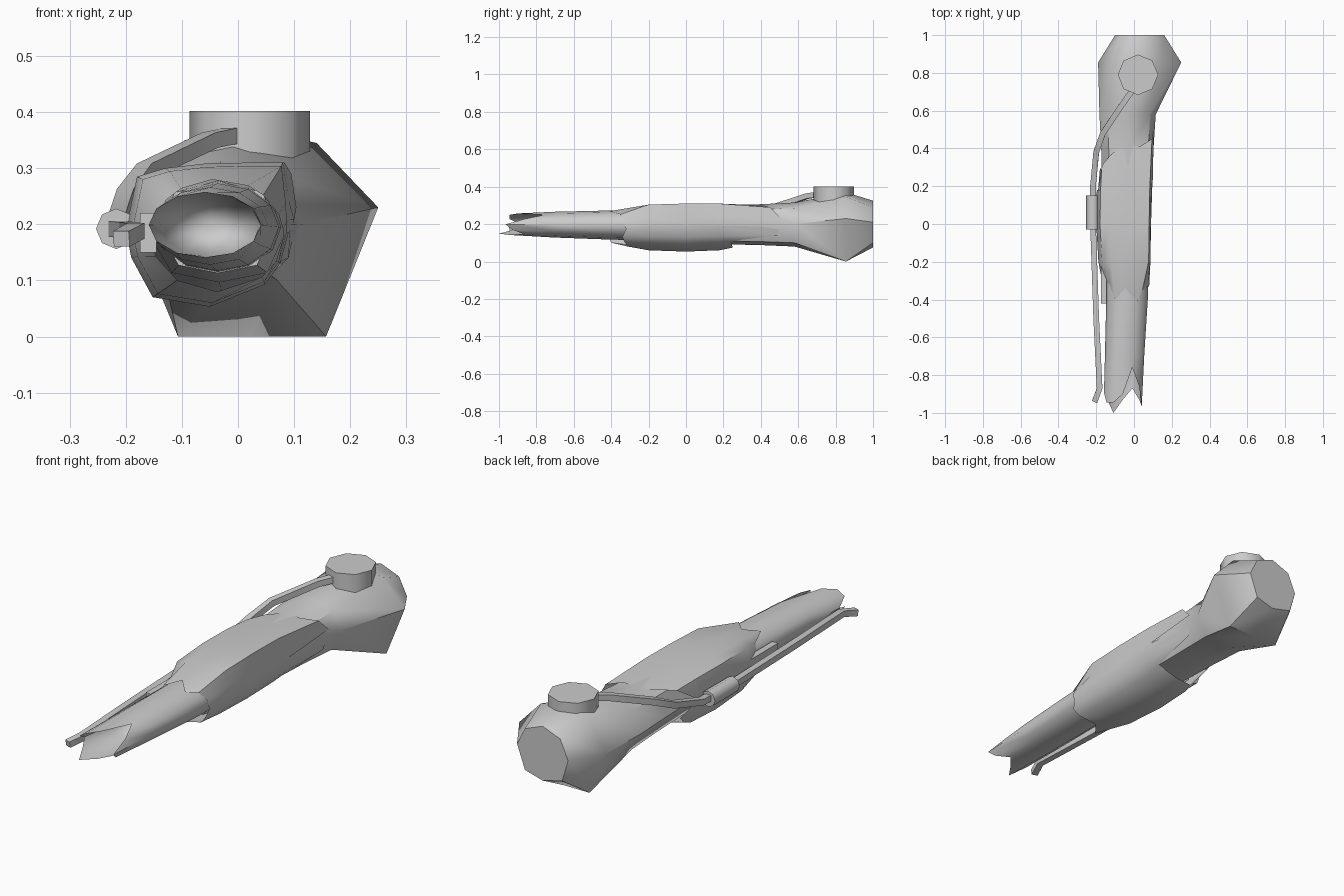
import bpy, bmesh, math
from mathutils import Vector

if "Cube" in bpy.data.objects:
    bpy.data.objects.remove(bpy.data.objects["Cube"])


def loft(name, rings, cap_start=False, cap_end=False, point=None, angle=35):
    """Skin a list of equal-length rings of (x, y, z); optionally close to caps or a point."""
    bm = bmesh.new()
    vs = [[bm.verts.new(p) for p in r] for r in rings]
    n = len(vs[0])
    for a, b in zip(vs, vs[1:]):
        for i in range(n):
            j = (i + 1) % n
            bm.faces.new((a[i], a[j], b[j], b[i]))
    if cap_start:
        bm.faces.new(vs[0])
    if cap_end:
        bm.faces.new(vs[-1])
    if point:
        p = bm.verts.new(point)
        for i in range(n):
            bm.faces.new((vs[-1][i], vs[-1][(i + 1) % n], p))
    bmesh.ops.recalc_face_normals(bm, faces=bm.faces)
    me = bpy.data.meshes.new(name)
    bm.to_mesh(me)
    bm.free()
    ob = bpy.data.objects.new(name, me)
    bpy.context.collection.objects.link(ob)
    smooth(ob, angle)
    return ob


def smooth(ob, angle):
    bpy.ops.object.select_all(action='DESELECT')
    bpy.context.view_layer.objects.active = ob
    ob.select_set(True)
    bpy.ops.object.shade_smooth_by_angle(angle=math.radians(angle))


def oval(y, cx, cz, rx, rz, n):
    """Elliptical ring; y is one number or one number per point (torn edge)."""
    ys = y if isinstance(y, list) else [y] * n
    return [(cx + rx * math.cos(2 * math.pi * i / n), ys[i],
             cz + rz * math.sin(2 * math.pi * i / n)) for i in range(n)]


def section(y, pts, s=(1, 1), d=(0, 0), c=(-0.05, 0.19)):
    """Scaled and shifted copy of a cross-section."""
    ys = y if isinstance(y, list) else [y] * len(pts)
    return [(c[0] + (p[0] - c[0]) * s[0] + d[0], ys[i],
             c[1] + (p[1] - c[1]) * s[1] + d[1]) for i, p in enumerate(pts)]


def cylinder(name, loc, r, h, rot=(0, 0, 0)):
    bpy.ops.mesh.primitive_cylinder_add(vertices=8, radius=r, depth=h, location=loc, rotation=rot)
    ob = bpy.context.object
    ob.name = name
    smooth(ob, 50)
    return ob


# shoulder bulb and upper arm, eight-sided
bulb = [(0.25, 0.23), (0.14, 0.345), (0.02, 0.37), (-0.095, 0.35),
        (-0.19, 0.2), (-0.107, 0.0), (0.02, 0.0), (0.157, 0.0)]
back = [(0.16, 0.21), (0.12, 0.29), (0.03, 0.325), (-0.06, 0.29),
        (-0.10, 0.2), (-0.07, 0.10), (0.03, 0.075), (0.12, 0.10)]
neck = [(0.115, 0.2), (0.085, 0.285), (-0.03, 0.315), (-0.14, 0.285),
        (-0.183, 0.19), (-0.13, 0.10), (-0.03, 0.08), (0.07, 0.10)]
loft("shoulder_and_upper_arm", [
    section(1.0, back),
    section(0.855, bulb),
    section(0.58, neck),
    section(0.4, neck, (0.93, 0.93)),
    section(0.0, neck, (0.85, 0.85)),
    section(-0.3, neck, (0.7, 0.7)),
], cap_start=True, cap_end=True, angle=50)

# round socket plate on the shoulder
cylinder("socket_plate", (0.021, 0.79, 0.36), 0.107, 0.083)

# armour sleeve with torn edges at both ends
mid = [(0.09, 0.205), (0.088, 0.24), (0.08, 0.31), (0.02, 0.31), (-0.06, 0.308), (-0.13, 0.30),
       (-0.18, 0.285), (-0.2, 0.19), (-0.19, 0.14), (-0.152, 0.07), (-0.05, 0.053), (0.048, 0.093),
       (0.075, 0.13), (0.09, 0.185)]
torn_back = [0.24, 0.51, 0.45, 0.41, 0.42, 0.37, 0.31, 0.18, 0.3, 0.22, 0.25, 0.24, 0.49, 0.5]
torn_front = [-0.33, -0.33, -0.35, -0.41, -0.34, -0.40, -0.32, -0.3, -0.42, -0.40, -0.31,
              -0.33, -0.34, -0.32]
rear = section(torn_back, mid, (1.0, 0.88), (0.01, 0.005))
for i, p in {1: (0.104, 0.23), 2: (0.095, 0.29), 12: (0.09, 0.14), 13: (0.10, 0.187)}.items():
    rear[i] = (p[0], rear[i][1], p[1])
front = section(torn_front, oval(0, 0, 0, 0, 0, 14))
for i in range(14):
    a = math.atan2((mid[i][1] - 0.19) / 0.125, (mid[i][0] + 0.05) / 0.14)
    front[i] = (-0.037 + 0.118 * math.cos(a), torn_front[i], 0.18 + 0.1 * math.sin(a))
loft("armour_sleeve", [
    rear,
    section(0.18, mid, (1.0, 0.97), (0.003, 0.003)),
    section(0.0, mid),
    section(-0.2, mid, (0.95, 0.95), (0.004, 0)),
    front,
], angle=40)

# hollow forearm with a torn end
tear = [-0.965, -0.86, -0.76, -0.90, -0.945, -0.945, -0.89, -0.92, -1.0, -0.93, -0.87, -0.93]
loft("forearm_shell", [
    oval(-0.2, -0.035, 0.195, 0.112, 0.082, 12),
    oval(-0.4, -0.037, 0.195, 0.110, 0.078, 12),
    oval(-0.7, -0.05, 0.197, 0.104, 0.069, 12),
    oval(tear, -0.059, 0.199, 0.100, 0.058, 12),
    oval(-0.72, -0.05, 0.197, 0.088, 0.055, 12),
], point=(-0.05, -0.5, 0.197), angle=45)

# thin side strip between the sleeve and the cable
loft("side_strip", [
    [(x, y, z) for x, z in ((-0.175, 0.15), (-0.145, 0.15), (-0.145, 0.22), (-0.175, 0.22))]
    for y in (-0.2, -0.42)], True, True)

# cable: square tube along a path
path = [Vector(p) for p in ((0.0, 0.72, 0.36), (-0.05, 0.65, 0.35), (-0.165, 0.48, 0.295),
                            (-0.2, 0.38, 0.25), (-0.217, 0.2, 0.2), (-0.217, 0.0, 0.192),
                            (-0.2, -0.5, 0.19), (-0.182, -0.87, 0.188), (-0.208, -0.94, 0.174))]
rings = []
for i, p in enumerate(path):
    t = (path[min(i + 1, len(path) - 1)] - path[max(i - 1, 0)]).normalized()
    side = t.cross(Vector((0, 0, 1))).normalized()
    up = side.cross(t)
    rings.append([p + side * a * 0.015 + up * b * 0.014
                  for a, b in ((1, 1), (-1, 1), (-1, -1), (1, -1))])
loft("cable", rings, True, True, angle=40)

# clamp sleeve around the cable
cylinder("cable_clamp", (-0.217, 0.06, 0.192), 0.036, 0.18, (math.pi / 2, 0, 0))
